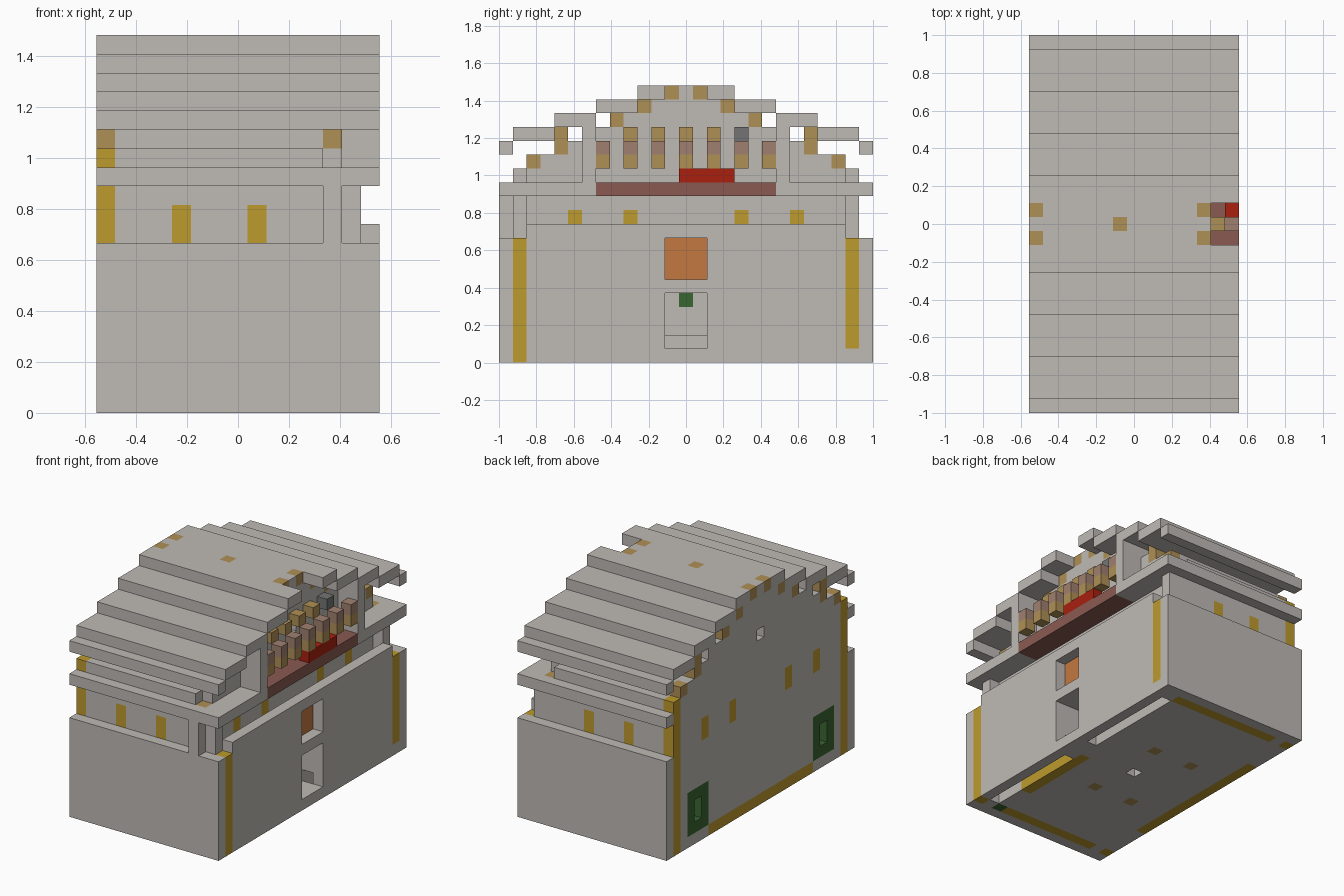
import bpy, bmesh
from mathutils import Vector

cube = bpy.data.objects.get("Cube")
if cube:
    bpy.data.objects.remove(cube)

NX, NY = 15, 27
U = 2 / NY          # size of one block


def linear(c):
    c /= 255
    return c / 12.92 if c <= 0.04045 else ((c + 0.055) / 1.055) ** 2.4


PALETTE = {
    "pale_stone": (191, 186, 181), "yellow_timber": (190, 155, 45),
    "tan_timber": (175, 144, 86), "mauve_floor": (138, 90, 82),
    "red_cloth": (168, 32, 15), "orange_shutter": (195, 120, 65),
    "green_frame": (58, 102, 50), "rosy_clay": (160, 128, 112),
    "grey_metal": (115, 116, 116),
}
NAMES = list(PALETTE)
materials = []
for name, rgb in PALETTE.items():
    col = [linear(c) for c in rgb] + [1]
    m = bpy.data.materials.new(name)
    m.use_nodes = True
    m.diffuse_color = col
    m.node_tree.nodes["Principled BSDF"].inputs["Base Color"].default_value = col
    materials.append(m)

cells = {}          # block position -> (part, colour)


def fill(part, x, y, z, colour="pale_stone", mirror=False):
    """Fill inclusive block ranges; a part of None carves. mirror repeats front to back."""
    for i in range(x[0], x[-1] + 1):
        for j in range(y[0], y[-1] + 1):
            for k in range(z[0], z[-1] + 1):
                for jj in {j, NY - 1 - j} if mirror else {j}:
                    if part:
                        cells[i, jj, k] = (part, NAMES.index(colour))
                    else:
                        cells.pop((i, jj, k), None)


FULL = (0, NX - 1)
MID = 13

# Ground storey with corner posts and painted sill
fill("ground_storey", FULL, (0, 26), (0, 8))
fill("ground_storey", (14,), (1,), (0, 8), "yellow_timber")
fill("ground_storey", (14,), (25,), (1, 8), "yellow_timber")
fill("ground_storey", (0,), (6, 20), (0,), "yellow_timber")
fill("ground_storey", (2, 12), (1,), (0,), "yellow_timber", True)
fill("ground_storey", (12,), (5, 12), (0,), "yellow_timber")
for i in (4, 8):
    fill("ground_storey", (i,), (9,), (0,), "tan_timber", True)
fill("ground_storey", (12,), (1,), (0,), "green_frame")

# Slots and drain in the underside
fill(None, (13,), (2, 11), (0, 1), mirror=True)
fill("ground_storey", (6,), (MID,), (1, 3), "orange_shutter")
fill(None, (7,), (MID,), (0, 3))

# Doorway with step, and shuttered window above it
fill(None, (10, 14), (12, 14), (1, 4))
fill("doorway_step", (10, 12), (12, 14), (1,))
fill("ground_storey", (9,), (MID,), (4,), "green_frame")
fill(None, (14,), (12, 14), (6, 8))
fill("window_shutter", (13,), (12, 14), (6, 8), "orange_shutter")

# Green framed windows in the flat side
fill("side_window", (0,), (3, 5), (1, 4), "green_frame", True)
fill("side_window", (1,), (22,), (2, 3), "green_frame")
fill(None, (0,), (4,), (2, 3), mirror=True)

# Upper storey, parapet and front pillar
fill("upper_storey", (0, 12), (1, 25), (9, 11))
fill("upper_storey", (13,), (1,), (9, 11), mirror=True)
fill("parapet", (14,), (2, 24), (9,))
fill("front_pillar", (12,), (0,), (9, 11))
for i in (4, 8):
    fill("upper_storey", (i,), (1,), (9, 10), "yellow_timber", True)
for j in (5, 9):
    for i in (0, 12):
        fill("upper_storey", (i,), (j,), (9, 10), "yellow_timber", True)

# Eaves slab with the balcony floor
fill("eaves_slab", FULL, (0, 26), (12,))
fill("balcony_floor", (13, 14), (7, 19), (12,), "mauve_floor")
fill("eaves_slab", (12,), (1,), (12,), "tan_timber", True)

# Stepped attic under the roof
for k, j in ((13, 1), (14, 2), (15, 4), (16, 6), (17, 8), (18, 10)):
    fill("attic", (0, 12), (j, 26 - j), (k,))
fill(None, (12,), (1,), (13,), mirror=True)
fill(None, (0, 12), (MID,), (15,))
fill("side_post", (0,), (1,), (0, 13), "yellow_timber", True)

# Roof tiers: height, first row, last row
for k, j0, j1 in ((15, 0, 0), (16, 1, 3), (17, 4, 6), (18, 7, 9), (19, 10, 13)):
    fill("roof_tiers", FULL, (j0, j1), (k,), mirror=True)
fill(None, (13, 14), (12, 14), (19,))

# Rafter ends at both gables
for i in (0, 12):
    for j, k in ((2, 14), (4, 15), (4, 16), (8, 17), (10, 18), (12, 19)):
        fill("rafter_ends", (i,), (j,), (k,), "tan_timber", True)
fill("rafter_ends", (6,), (MID,), (19,), "tan_timber")

# Balcony side piers, screen of short posts and red cloth
fill("balcony_piers", (13, 14), (6,), (13, 16), mirror=True)
for j in range(7, 20, 2):
    fill("balcony_posts", (14,), (j,), (14,), "tan_timber")
    fill("balcony_posts", (14,), (j,), (15,), "rosy_clay")
    if 7 < j < 19:
        fill("balcony_posts", (13,), (j,), (16,),
             "grey_metal" if j == 17 else "tan_timber")
fill("red_cloth", (14,), (13, 16), (13,), "red_cloth")

# Turn the blocks into one clean mesh per part, keeping exposed faces only
meshes = {}
for pos, (part, colour) in cells.items():
    bm = meshes.setdefault(part, bmesh.new() if part not in meshes else None)
    for axis in range(3):
        for side in (0, 1):
            near = list(pos)
            near[axis] += 2 * side - 1
            if tuple(near) in cells:
                continue
            a, b = (axis + 1) % 3, (axis + 2) % 3
            corners = []
            for da, db in ((0, 0), (1, 0), (1, 1), (0, 1)):
                p = Vector(pos)
                p[axis] += side
                p[a] += da
                p[b] += db
                corners.append(bm.verts.new((p - Vector((NX / 2, NY / 2, 0))) * U))
            face = bm.faces.new(corners if side else corners[::-1])
            face.material_index = colour

for part, bm in meshes.items():
    bmesh.ops.remove_doubles(bm, verts=bm.verts[:], dist=U / 100)
    bmesh.ops.dissolve_limit(bm, angle_limit=0.01, verts=bm.verts[:],
                             edges=bm.edges[:], delimit={'MATERIAL'})
    mesh = bpy.data.meshes.new(part)
    bm.to_mesh(mesh)
    bm.free()
    for m in materials:
        mesh.materials.append(m)
    bpy.context.collection.objects.link(bpy.data.objects.new(part, mesh))
